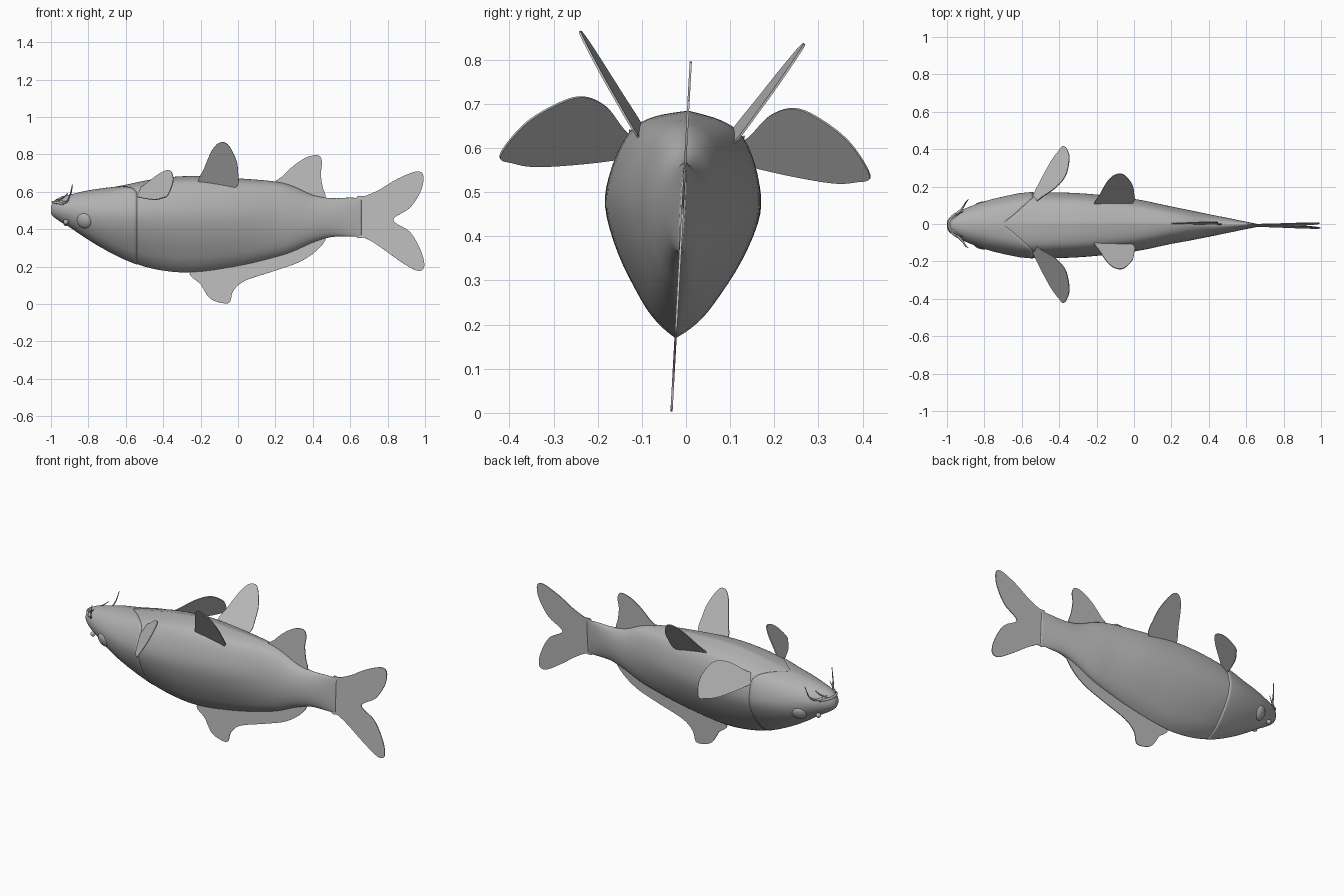
import bpy
import math
from mathutils import Matrix, Vector

cube = bpy.data.objects.get("Cube")
if cube:
    bpy.data.objects.remove(cube, do_unlink=True)

# The whole fish leans slightly about its long axis
LEAN = (Matrix.Translation((0, 0, 0.6)) @ Matrix.Rotation(-0.055, 4, 'X')
        @ Matrix.Translation((0, 0, -0.6)))


def material(name, grey):
    m = bpy.data.materials.new(name)
    m.use_nodes = True
    col = (grey, grey, grey, 1)
    m.diffuse_color = col
    m.node_tree.nodes["Principled BSDF"].inputs["Base Color"].default_value = col
    return m


SKIN = material("skin grey", 0.44)
FIN = material("fin grey", 0.5)


def spline(pts, n, closed=False):
    """Catmull-Rom samples through points of any dimension."""
    out, c = [], len(pts)
    for i in range(c if closed else c - 1):
        q = [pts[j % c] if closed else pts[min(max(j, 0), c - 1)]
             for j in range(i - 1, i + 3)]
        for s in range(n):
            t = s / n
            out.append(tuple(0.5 * (2 * b + (d - a) * t
                                    + (2 * a - 5 * b + 4 * d - e) * t * t
                                    + (3 * b - a - 3 * d + e) * t ** 3)
                             for a, b, d, e in zip(*q)))
    if not closed:
        out.append(tuple(pts[-1]))
    return out


def add_mesh(name, verts, faces, mat, smooth):
    me = bpy.data.meshes.new(name)
    me.from_pydata([LEAN @ Vector(v) for v in verts], [], faces)
    me.materials.append(mat)
    me.polygons.foreach_set("use_smooth", [smooth] * len(me.polygons))
    ob = bpy.data.objects.new(name, me)
    bpy.context.collection.objects.link(ob)
    return ob


def loft(name, rings, mat, caps=True):
    n = len(rings[0])
    verts = [p for r in rings for p in r]
    faces = [(i * n + k, i * n + (k + 1) % n, (i + 1) * n + (k + 1) % n, (i + 1) * n + k)
             for i in range(len(rings) - 1) for k in range(n)]
    if caps:
        faces += [tuple(reversed(range(n))), tuple(range(len(verts) - n, len(verts)))]
    return add_mesh(name, verts, faces, mat, True)


# Body stations: x, bottom z, top z, half width, roundness of section
STATIONS = spline([
    (-1.0, .485, .52, .018, 1), (-.985, .465, .55, .04, 1), (-.95, .44, .572, .066, 1),
    (-.9, .41, .585, .09, .9), (-.8, .343, .607, .128, .7), (-.7, .285, .62, .152, .4),
    (-.6, .237, .638, .17, .1), (-.45, .187, .668, .175, 0), (-.25, .168, .685, .167, 0),
    (0, .202, .672, .14, .1), (.2, .25, .655, .1, .5), (.3, .283, .628, .081, .8),
    (.4, .328, .583, .06, 1), (.5, .358, .566, .04, 1), (.6, .36, .569, .019, 1),
    (.66, .36, .565, .006, 1)], 4)

# Half section: width fraction, height fraction (egg, keel downward)
half = spline([(0, 0), (.24, .06), (.48, .157), (.81, .353), (1, .56),
               (.95, .745), (.75, .9), (.46, .965), (0, 1)], 4)
SECTION = half + [(-y, z) for y, z in half[-2:0:-1]]


def skin_point(x, yf, zf, scale=1.0):
    for a, b in zip(STATIONS, STATIONS[1:]):
        if x <= b[0]:
            break
    t = min(max((x - a[0]) / (b[0] - a[0]), 0), 1)
    _, lo, hi, w, e = [p + (q - p) * t for p, q in zip(a, b)]
    zf = min(max(zf, 0), 1)
    oval = math.copysign(2 * math.sqrt(zf * (1 - zf)), yf)
    mid = (lo + hi) / 2
    return (x, w * scale * (yf * (1 - e) + oval * e),
            mid + (lo + (hi - lo) * zf - mid) * scale)


loft("body", [[skin_point(s[0], y, z) for y, z in SECTION] for s in STATIONS], SKIN)

# Gill cover: thin raised shell over the head with a curved rear edge
rings = []
for u, scale in [(0, .995), (.2, 1.004), (.4, 1.008), (.6, 1.01), (.8, 1.014),
                 (.95, 1.016), (1, 1.014), (1, .98)]:
    ring = []
    for y, z in SECTION:
        rear = -.70 + .16 * min(abs(y) * 1.2, 1) if z > .6 else -.54
        ring.append(skin_point(-.9 + (rear + .9) * u, y, z, scale))
    rings.append(ring)
loft("gill_cover", rings, SKIN, caps=False)


def fin(name, outline, place):
    """Thin plate from a smoothed 2D outline placed in space."""
    verts = [place(a, b) for a, b in spline(outline, 5, True)]
    ob = add_mesh(name, verts, [tuple(range(len(verts)))], FIN, False)
    mod = ob.modifiers.new("thickness", 'SOLIDIFY')
    mod.thickness = 0.005
    mod.offset = 0


def upright(x, z):
    return (x, 0, z)


fin("tail_fin", [(.63, .56), (.68, .578), (.75, .608), (.85, .668), (.95, .708), (.99, .69),
                 (.98, .61), (.92, .515), (.83, .45), (.92, .385), (.98, .28), (.995, .195),
                 (.95, .18), (.85, .24), (.75, .312), (.68, .353), (.63, .37)], upright)
fin("upper_fin", [(.2, .645), (.24, .685), (.3, .742), (.37, .786), (.43, .795), (.45, .76),
                  (.443, .7), (.452, .63), (.468, .575), (.45, .55), (.3, .6)], upright)
fin("lower_fin", [(-.25, .175), (-.2, .105), (-.155, .035), (-.1, .008), (-.045, .008),
                  (-.025, .07), (.04, .125), (.2, .178), (.33, .225), (.42, .285),
                  (.47, .355), (.4, .38), (.2, .3), (0, .25)], upright)

# Paired parts: side fins, whiskers, eyes and nostrils
PECTORAL = [(.1, .58), (.2, .557), (.33, .54), (.39, .545), (.42, .56), (.37, .632),
            (.3, .682), (.24, .703), (.185, .683), (.14, .632), (.1, .6)]
PELVIC = [(-.21, .635), (-.18, .72), (-.14, .808), (-.1, .848), (-.055, .84),
          (-.012, .765), (0, .7), (-.005, .625), (-.1, .6)]


def whisker(name, pts, radius, taper=True):
    cu = bpy.data.curves.new(name, 'CURVE')
    cu.dimensions = '3D'
    cu.bevel_depth = radius
    cu.bevel_resolution = 2
    cu.use_fill_caps = True
    sp = cu.splines.new('POLY')
    path = spline(pts, 5)
    sp.points.add(len(path) - 1)
    for i, (p, co) in enumerate(zip(sp.points, path)):
        p.co = (*(LEAN @ Vector(co)), 1)
        p.radius = 1 - .8 * i / (len(path) - 1) if taper else 1
    cu.materials.append(SKIN)
    bpy.context.collection.objects.link(bpy.data.objects.new(name, cu))


def dome(name, centre, normal, radius, depth):
    bpy.ops.mesh.primitive_uv_sphere_add(segments=24, ring_count=12, radius=1)
    ob = bpy.context.object
    ob.name = name
    turn = Vector(normal).to_track_quat('Z', 'Y').to_matrix().to_4x4()
    ob.data.transform(LEAN @ Matrix.Translation(centre) @ turn
                      @ Matrix.Diagonal((radius, radius, depth, 1)))
    ob.data.materials.append(SKIN)
    bpy.ops.object.shade_smooth()


for side, s in (("left", 1), ("right", -1)):
    fin(side + "_pectoral_fin", PECTORAL,
        lambda y, z: (-.545 + .64 * (y - .13) + .81 * (z - .578), s * y, z))
    fin(side + "_pelvic_fin", PELVIC,
        lambda x, z: (x, s * (.105 + .12 * (x + .21) + .66 * (z - .648)), z))
    whisker(side + "_long_whisker", [(-.95, s * .055, .545), (-.92, s * .085, .54),
                                     (-.9, s * .115, .57), (-.885, s * .13, .635)], .008)
    whisker(side + "_short_whisker", [(-.975, s * .03, .55), (-.94, s * .055, .562),
                                      (-.91, s * .07, .59)], .006)
    dome(side + "_eye", (-.82, s * .1, .44), (-.3, s * .85, -.35), .043, .022)
    dome(side + "_nostril", (-.92, s * .06, .435), (-.5, s * .7, -.5), .014, .014)

# Lip around the snout
whisker("lip", [(-.93, -.068, .53), (-.97, -.045, .54), (-.99, 0, .545),
                (-.97, .045, .54), (-.93, .068, .53)], .007, taper=False)
